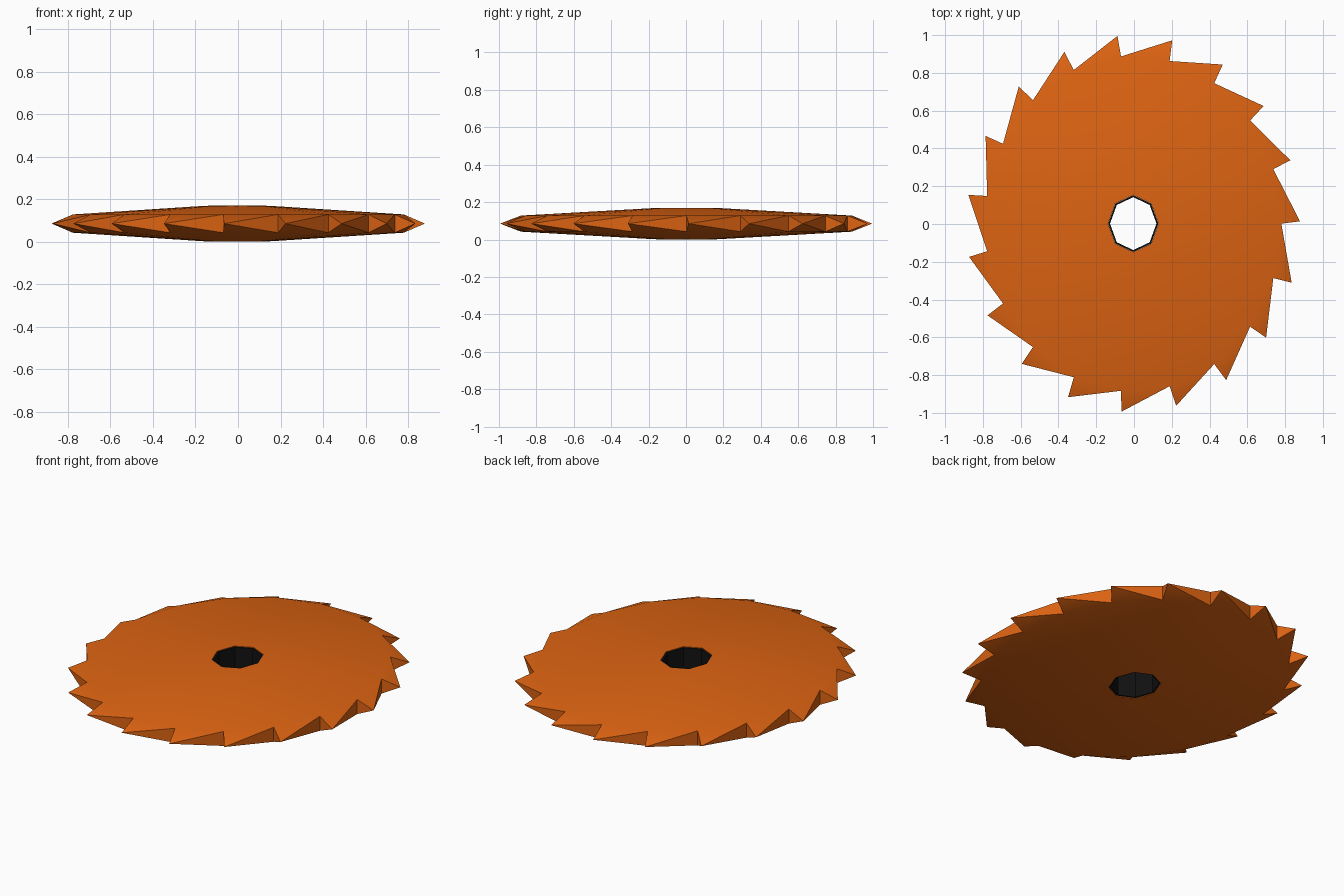
import bpy, bmesh, math

if "Cube" in bpy.data.objects:
    bpy.data.objects.remove(bpy.data.objects["Cube"])

def material(name, rgb):
    m = bpy.data.materials.new(name)
    m.diffuse_color = (*rgb, 1)
    m.use_nodes = True
    m.node_tree.nodes["Principled BSDF"].inputs["Base Color"].default_value = m.diffuse_color
    return m

ORANGE = material("orange metal", (0.72, 0.125, 0.006))
BLACK = material("black bore", (0.006, 0.006, 0.006))
TEETH, SIDES, MID = 19, 8, 0.085
CX, CY = -0.004, 0.002

def ring(bm, n, rx, ry, z, turn=0.0):
    pts = [math.tau * k / n + turn for k in range(n)]
    return [bm.verts.new((CX + rx * math.cos(a), CY + ry * math.sin(a), z)) for a in pts]

def bridge(bm, a, b):
    # joins two rings, also with different side counts
    n, m, i, j = len(a), len(b), 0, 0
    while i < n or j < m:
        if n == m:
            bm.faces.new((a[i], b[i], b[(i + 1) % n], a[(i + 1) % n]))
            i, j = i + 1, j + 1
        elif j < m and (i == n or (j + 0.5) / m <= (i + 0.5) / n):
            bm.faces.new((a[i % n], b[j], b[(j + 1) % m]))
            j += 1
        else:
            bm.faces.new((a[i], b[j % m], a[(i + 1) % n]))
            i += 1

def finish(bm, name, mat):
    bmesh.ops.recalc_face_normals(bm, faces=bm.faces[:])
    me = bpy.data.meshes.new(name)
    bm.to_mesh(me)
    bm.free()
    me.materials.append(mat)
    ob = bpy.data.objects.new(name, me)
    bpy.context.collection.objects.link(ob)
    bpy.ops.object.select_all(action='DESELECT')
    ob.select_set(True)
    bpy.context.view_layer.objects.active = ob
    bpy.ops.object.shade_smooth_by_angle(angle=math.radians(30))

# Blade: hole rim, flat collar, and tapering disc on both sides
bm = bmesh.new()
holes, rims = [], []
for s in (1, -1):
    hole = ring(bm, SIDES, 0.134, 0.151, MID + s * 0.084)
    collar = ring(bm, SIDES, 0.162, 0.178, MID + s * 0.083)
    rim = ring(bm, TEETH, 0.784, 0.888, MID + s * 0.043)
    bridge(bm, hole, collar)
    bridge(bm, collar, rim)
    holes.append(hole)
    rims.append(rim)
bridge(bm, *holes)

# Teeth: slanted pyramids on each rim segment
tips = ring(bm, TEETH, 0.883, 0.998, MID, math.radians(0.7))
top, bot = rims
for k, tip in enumerate(tips):
    n = (k + 1) % TEETH
    for a, b in ((top[k], top[n]), (top[n], bot[n]), (bot[n], bot[k]), (bot[k], top[k])):
        bm.faces.new((a, b, tip))
finish(bm, "saw_blade", ORANGE)

# Bore lining: thin black tube inside the centre hole
bm = bmesh.new()
loops = [ring(bm, SIDES, 0.133 - d, 0.150 - d, MID + s * 0.081)
         for d, s in ((0, 1), (0.01, 1), (0.01, -1), (0, -1))]
for k in range(4):
    bridge(bm, loops[k], loops[(k + 1) % 4])
finish(bm, "bore_lining", BLACK)
